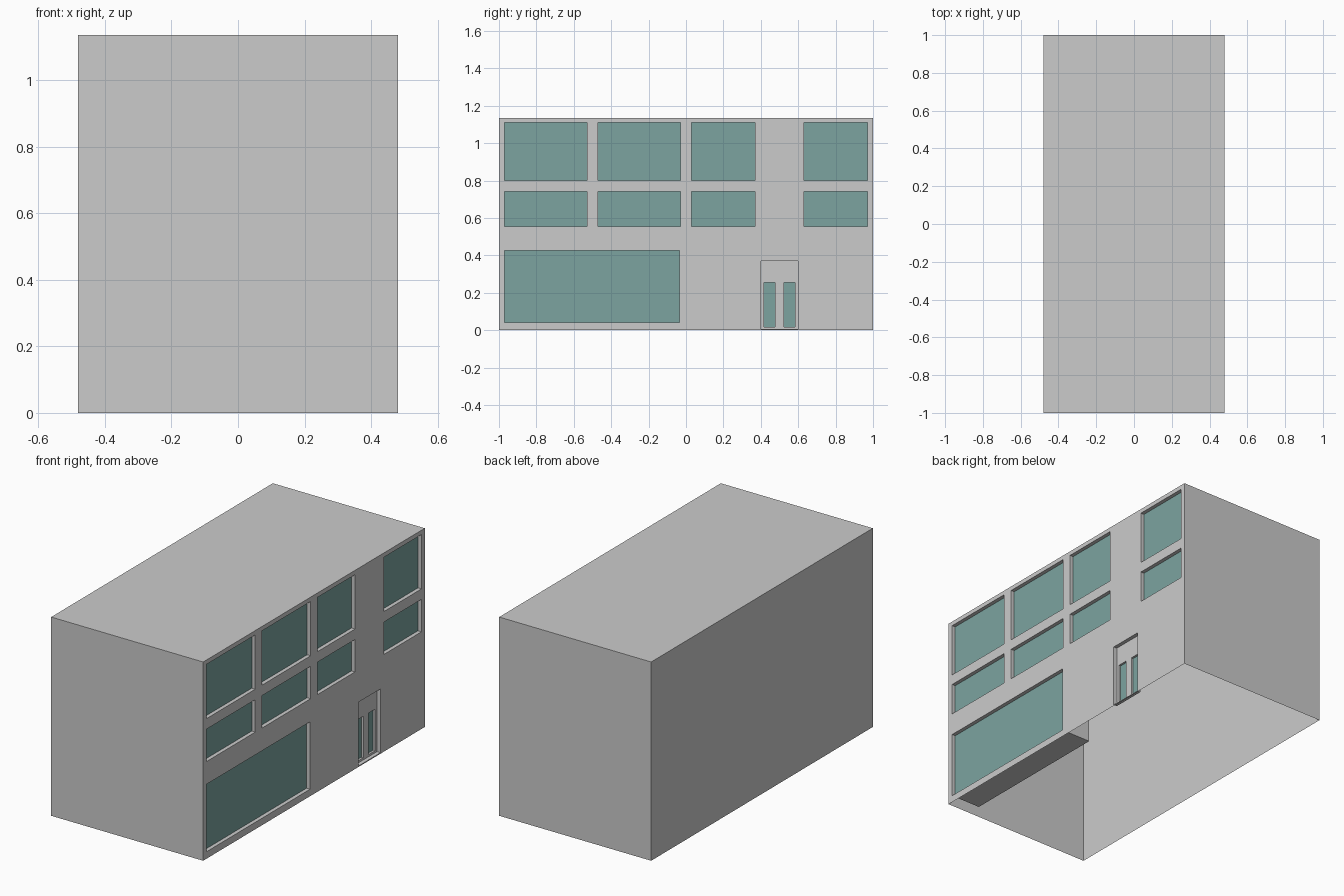
import bpy, bmesh

if "Cube" in bpy.data.objects:
    bpy.data.objects.remove(bpy.data.objects["Cube"])

X, Y, H = 0.48, 1.0, 1.135   # half width, half length, height

glass_mat = bpy.data.materials.new("teal_glass")
glass_mat.diffuse_color = (0.20, 0.37, 0.35, 1)
glass_mat.use_nodes = True
glass_mat.node_tree.nodes["Principled BSDF"].inputs["Base Color"].default_value = glass_mat.diffuse_color


def finish(name, bm, mat=None):
    me = bpy.data.meshes.new(name)
    bm.to_mesh(me)
    bm.free()
    ob = bpy.data.objects.new(name, me)
    bpy.context.collection.objects.link(ob)
    if mat:
        me.materials.append(mat)
    return ob


def quad(bm, *pts):
    bm.faces.new([bm.verts.new(p) for p in pts])


def rect(bm, x, y0, y1, z0, z1):
    """Upright rectangle facing +x."""
    quad(bm, (x, y0, z0), (x, y1, z0), (x, y1, z1), (x, y0, z1))


def reveals(bm, x, depth, y0, y1, z0, z1):
    """Four sides of an opening, facing into the opening."""
    b = x - depth
    loop = [(y0, z0), (y1, z0), (y1, z1), (y0, z1)]
    for (ya, za), (yb, zb) in zip(loop, loop[1:] + loop[:1]):
        quad(bm, (x, ya, za), (x, yb, zb), (b, yb, zb), (b, ya, za))


def pierced_panel(name, x, bounds, openings, depth):
    """Flat panel facing +x with rectangular recesses."""
    y0, y1, z0, z1 = bounds
    ys = sorted({y0, y1} | {v for o in openings for v in o[:2]})
    zs = sorted({z0, z1} | {v for o in openings for v in o[2:]})
    bm = bmesh.new()
    for ya, yb in zip(ys, ys[1:]):
        for za, zb in zip(zs, zs[1:]):
            cy, cz = (ya + yb) / 2, (za + zb) / 2
            if not any(o[0] < cy < o[1] and o[2] < cz < o[3] for o in openings):
                rect(bm, x, ya, yb, za, zb)
    bmesh.ops.remove_doubles(bm, verts=bm.verts, dist=1e-5)
    bmesh.ops.dissolve_limit(bm, angle_limit=0.01, verts=bm.verts, edges=bm.edges)
    for o in openings:
        reveals(bm, x, depth, *o)
    return finish(name, bm)


def panes(name, x, openings):
    bm = bmesh.new()
    for o in openings:
        rect(bm, x, *o)
    return finish(name, bm, glass_mat)


# Plain walls and roof, open underneath
bm = bmesh.new()
quad(bm, (-X, Y, 0), (-X, -Y, 0), (-X, -Y, H), (-X, Y, H))
quad(bm, (-X, -Y, 0), (X, -Y, 0), (X, -Y, H), (-X, -Y, H))
quad(bm, (X, Y, 0), (-X, Y, 0), (-X, Y, H), (X, Y, H))
quad(bm, (-X, -Y, H), (X, -Y, H), (X, Y, H), (-X, Y, H))
bmesh.ops.remove_doubles(bm, verts=bm.verts, dist=1e-5)
finish("walls_and_roof", bm)

# Street facade with recessed windows and doorway
columns = [(-0.97, -0.53), (-0.47, -0.03), (0.03, 0.37), (0.63, 0.97)]
rows = [(0.555, 0.74), (0.80, 1.11)]
windows = [c + r for c in columns for r in rows]
shop = (-0.97, -0.035, 0.04, 0.425)
door = (0.40, 0.60, 0.006, 0.37)
D = 0.022
pierced_panel("facade", X, (-Y, Y, 0, H), windows + [shop, door], D)
panes("window_glass", X - D, windows)
panes("shop_window_glass", X - D, [shop])

# Display alcove behind the shop window
bm = bmesh.new()
reveals(bm, X - D, 0.19 - D, *shop)
rect(bm, X - 0.19, *shop)
finish("display_alcove", bm)

# Double door with two narrow panes
door_panes = [(0.417, 0.477, 0.018, 0.255), (0.523, 0.583, 0.018, 0.255)]
pierced_panel("double_door", X - D, door, door_panes, 0.012)
panes("door_glass", X - D - 0.012, door_panes)
